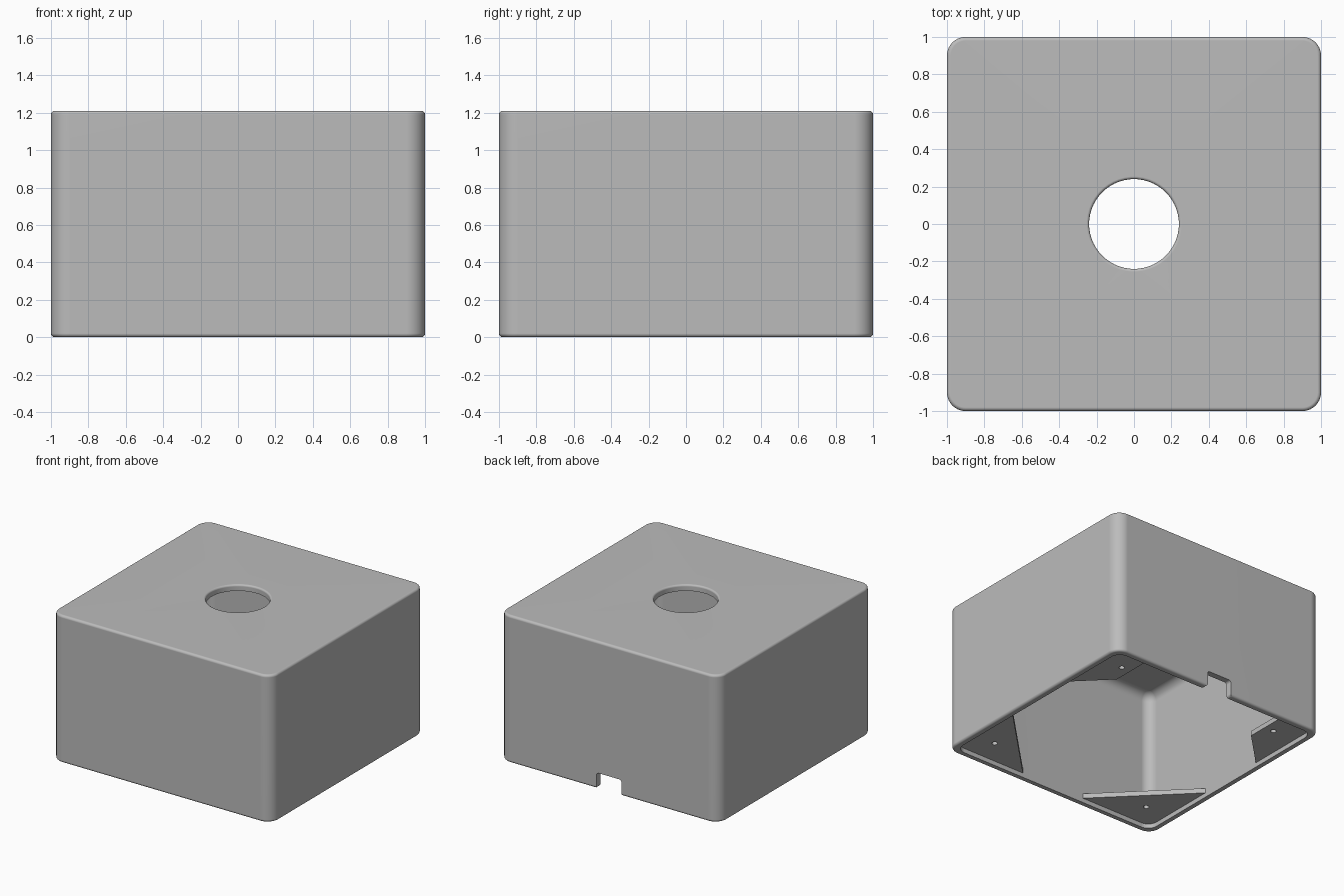
import bpy, bmesh
from math import sin, cos, pi, radians

if "Cube" in bpy.data.objects:
    bpy.data.objects.remove(bpy.data.objects["Cube"], do_unlink=True)

HEIGHT, WALL, CORNER, FILLET = 1.21, 0.05, 0.1, 0.02
STEPS = 12  # points per rounded corner

grey = bpy.data.materials.new("light_grey")
grey.use_nodes = True
grey.diffuse_color = (0.5, 0.5, 0.5, 1)
grey.node_tree.nodes["Principled BSDF"].inputs["Base Color"].default_value = grey.diffuse_color


def add_object(name, data):
    ob = bpy.data.objects.new(name, data)
    bpy.context.scene.collection.objects.link(ob)
    data.materials.append(grey)
    return ob


def activate(ob):
    bpy.ops.object.select_all(action='DESELECT')
    ob.select_set(True)
    bpy.context.view_layer.objects.active = ob


def arc(cx, cy, r, start, end, n=6):
    angles = [radians(start + (end - start) * i / n) for i in range(n + 1)]
    return [(cx + r * cos(a), cy + r * sin(a)) for a in angles]


def square_ring(half, z, radius):
    pts = []
    for c in range(4):
        a = pi / 4 + c * pi / 2
        cx = (half - radius) * (1 if cos(a) > 0 else -1)
        cy = (half - radius) * (1 if sin(a) > 0 else -1)
        pts += arc(cx, cy, radius, 90 * c, 90 * c + 90, STEPS - 1)
    return [(x, y, z) for x, y in pts]


def circle_ring(r, z):
    n = 4 * STEPS
    return [(r * cos(2 * pi * (i + .5) / n), r * sin(2 * pi * (i + .5) / n), z) for i in range(n)]


# Housing: one continuous skin, outside wall, top, round hole, ceiling, inside wall, rim
outer = arc(1 - FILLET, FILLET, FILLET, -90, 0) + arc(1 - FILLET, HEIGHT - FILLET, FILLET, 0, 90)
rings = [square_ring(h, z, CORNER - (1 - h)) for h, z in outer]
rings += [circle_ring(r, z) for r, z in arc(0.255, HEIGHT - 0.015, 0.015, 90, 180)]
rings.append(circle_ring(0.24, HEIGHT - WALL))
inside, blend = 1 - WALL, 0.07
inner = arc(inside - blend, HEIGHT - WALL - blend, blend, 90, 0) + [(inside, 0)]
rings += [square_ring(h, z, 0.08 - (inside - h)) for h, z in inner]

bm = bmesh.new()
loops = [[bm.verts.new(p) for p in ring] for ring in rings]
for a, b in zip(loops, loops[1:] + loops[:1]):
    for i in range(len(a)):
        j = (i + 1) % len(a)
        bm.faces.new((a[i], a[j], b[j], b[i]))
bmesh.ops.recalc_face_normals(bm, faces=bm.faces)
mesh = bpy.data.meshes.new("housing")
bm.to_mesh(mesh)
bm.free()
housing = add_object("housing", mesh)

# Cable notch in the back wall, with rounded top corners and a flared foot
w, top, r = 0.113, 0.13, 0.02
half = [(w + r, -0.05)] + arc(w + r, r, r, 270, 180) + arc(w - r, top - r, r, 0, 90)
outline = half + [(-x, z) for x, z in reversed(half)]
bm = bmesh.new()
face = bm.faces.new([bm.verts.new((x, 0.85, z)) for x, z in outline])
ext = bmesh.ops.extrude_face_region(bm, geom=[face])
bmesh.ops.translate(bm, vec=(0, 0.3, 0), verts=[v for v in ext["geom"] if isinstance(v, bmesh.types.BMVert)])
bmesh.ops.recalc_face_normals(bm, faces=bm.faces)
mesh = bpy.data.meshes.new("notch_cutter")
bm.to_mesh(mesh)
bm.free()
cutter = add_object("notch_cutter", mesh)
cutter.hide_render = True

activate(housing)
cut = housing.modifiers.new("cable_notch", 'BOOLEAN')
cut.operation, cut.object, cut.solver = 'DIFFERENCE', cutter, 'EXACT'
bpy.ops.object.modifier_apply(modifier=cut.name)
bpy.data.objects.remove(cutter, do_unlink=True)
bpy.ops.object.shade_smooth_by_angle(angle=radians(32))
weighted = housing.modifiers.new("even_shading", 'WEIGHTED_NORMAL')
weighted.keep_sharp = True

# Corner brackets: flat triangular plates with a screw hole; rear ones are trimmed
FRONT = [(0.97, 0.275), (0.97, 0.93), (0.93, 0.97), (0.275, 0.97)]
BACK = FRONT[:3] + [(0.66, 0.97), (0.66, 0.585)]


def bracket(name, points, sx, sy):
    cu = bpy.data.curves.new(name, 'CURVE')
    cu.dimensions, cu.fill_mode, cu.extrude = '2D', 'BOTH', 0.02
    for pts in (points, arc(0.745, 0.745, 0.022, 0, 345, 23)):
        sp = cu.splines.new('POLY')
        sp.points.add(len(pts) - 1)
        for p, (x, y) in zip(sp.points, pts):
            p.co = (x * sx, y * sy, 0, 1)
        sp.use_cyclic_u = True
        sp.use_smooth = False
    ob = add_object(name, cu)
    ob.location.z = 0.057
    activate(ob)
    bpy.ops.object.convert(target='MESH')


for side, sx in (("left", 1), ("right", -1)):
    bracket("front_" + side + "_bracket", FRONT, sx, -1)
    bracket("back_" + side + "_bracket", BACK, sx, 1)
